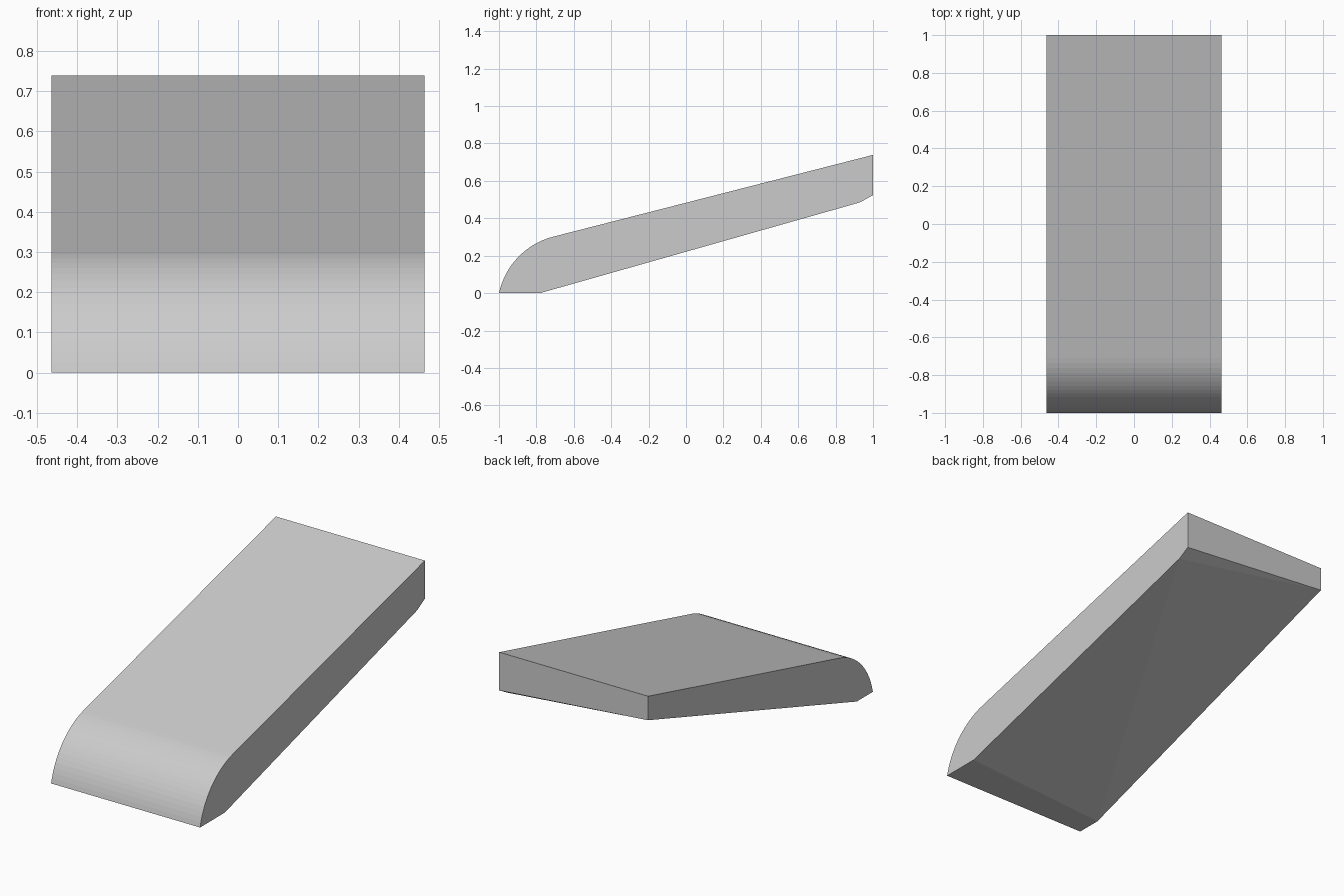
import bpy, bmesh
from math import sin, cos, radians

if "Cube" in bpy.data.objects:
    bpy.data.objects.remove(bpy.data.objects["Cube"])

HALF_WIDTH = 0.464

# Shared upper outline (y, z): rounded nose arc, then the sloping top
cy, cz, r, steps = -0.6115, -0.083, 0.397, 16
outline = [(-1.0, 0.0)]
for i in range(1, steps + 1):
    a = radians(168 + (104.4 - 168) * i / steps)
    outline.append((cy + r * cos(a), cz + r * sin(a)))
outline.append((1.0, 0.739))

# The underside is skewed: the left side is thinner and has no tail chamfer
right_low = [(1.0, 0.524), (0.93, 0.485), (-0.78, 0.0)]
left_low = [(1.0, 0.604), (-0.857, 0.0)]

bm = bmesh.new()


def side(x, points):
    verts = [bm.verts.new((x, y, z)) for y, z in points]
    bm.faces.new(verts)
    return verts


right = side(HALF_WIDTH, outline + right_low)
left = side(-HALF_WIDTH, outline + left_low)

# Nose, top and tail strips
n = len(outline)
for i in range(n):
    bm.faces.new((left[i], left[i + 1], right[i + 1], right[i]))

# Tail chamfer, twisted underside and flat foot
r_tail, r_chamfer, r_foot = right[n:]
l_tail, l_foot = left[n:]
bm.faces.new((r_tail, r_chamfer, l_tail))
bm.faces.new((r_chamfer, l_foot, l_tail))
bm.faces.new((r_chamfer, r_foot, l_foot))
bm.faces.new((r_foot, right[0], left[0], l_foot))
bmesh.ops.recalc_face_normals(bm, faces=bm.faces)

mesh = bpy.data.meshes.new("sloped_slab")
bm.to_mesh(mesh)
bm.free()
slab = bpy.data.objects.new("sloped_slab", mesh)
bpy.context.collection.objects.link(slab)
